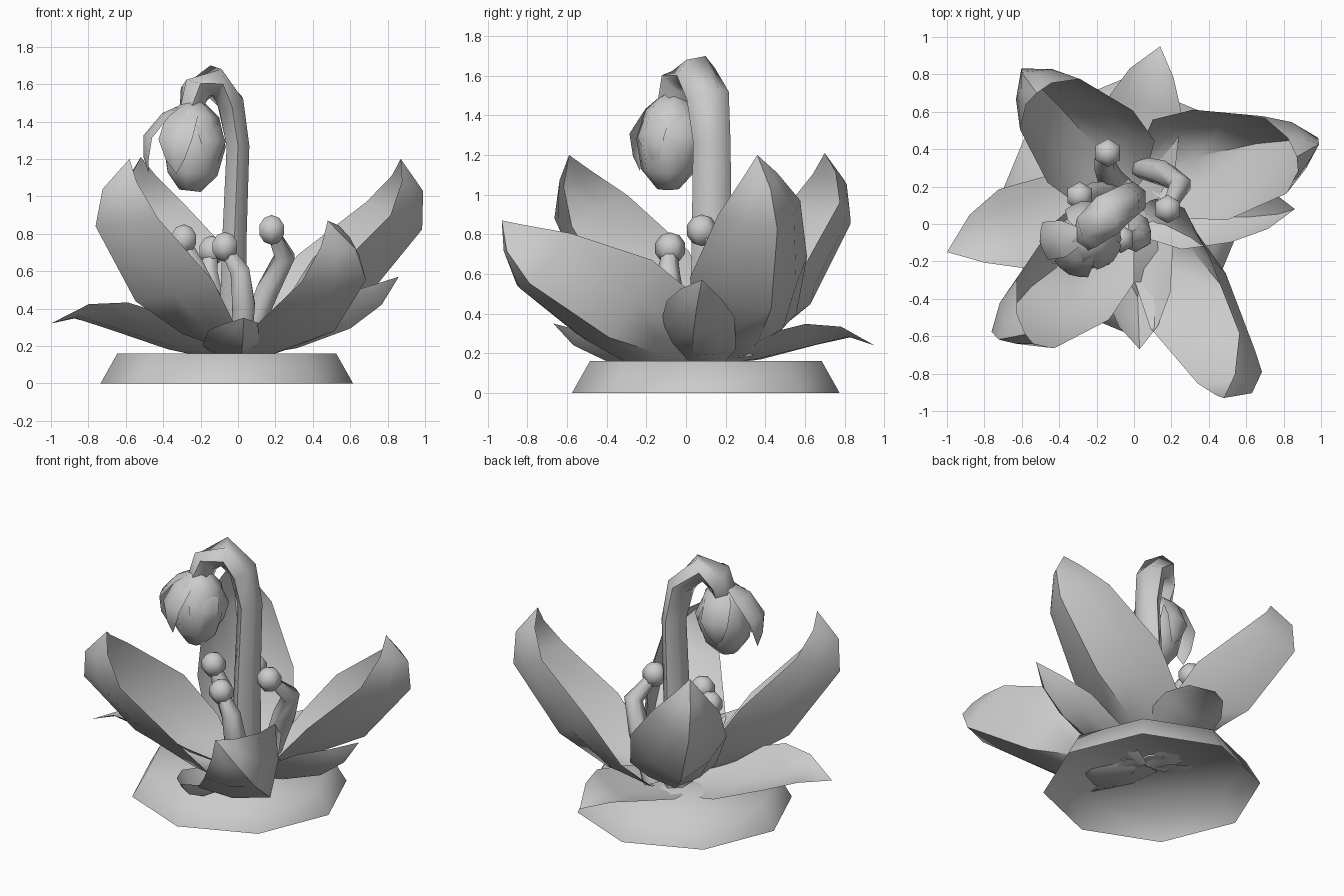
import bpy, bmesh, math
from mathutils import Vector, Matrix

default = bpy.data.objects.get("Cube")
if default:
    bpy.data.objects.remove(default, do_unlink=True)

grey = bpy.data.materials.new("pale_grey")
grey.use_nodes = True
tone = (0.6, 0.6, 0.6, 1)
grey.diffuse_color = tone
grey.node_tree.nodes["Principled BSDF"].inputs["Base Color"].default_value = tone


def finish(bm, name, angle=50, closed=True):
    if closed:
        bmesh.ops.recalc_face_normals(bm, faces=bm.faces)
    mesh = bpy.data.meshes.new(name)
    bm.to_mesh(mesh)
    bm.free()
    mesh.materials.append(grey)
    obj = bpy.data.objects.new(name, mesh)
    bpy.context.collection.objects.link(obj)
    bpy.ops.object.select_all(action='DESELECT')
    bpy.context.view_layer.objects.active = obj
    obj.select_set(True)
    bpy.ops.object.shade_smooth_by_angle(angle=math.radians(angle))
    return obj


def bridge(bm, rows, loop):
    """Join neighbouring rows of vertices with quads."""
    n = len(rows[0])
    for a, b in zip(rows, rows[1:]):
        for i in range(n if loop else n - 1):
            j = (i + 1) % n
            bm.faces.new((a[i], b[i], b[j], a[j]))


def petal(name, base, tip, roll, spine, rim, width=1.0):
    """Cupped leaf from base to tip; spine = (t, s), rim = (t, s, half width)."""
    base, tip = Vector(base), Vector(tip)
    d = tip - base
    length = d.length
    turn = (Matrix.Rotation(math.atan2(d.y, d.x), 4, 'Z')
            @ Matrix.Rotation(-math.asin(d.z / length), 4, 'Y')
            @ Matrix.Rotation(math.radians(roll), 4, 'X'))
    bm = bmesh.new()
    rows = []
    for (st, ss), (rt, rs, w) in zip(spine, rim):
        row = []
        for side in (-1, -0.6, 0, 0.6, 1):
            k = abs(side) ** 1.6
            p = Vector((st + (rt - st) * k, side * w * width, ss + (rs - ss) * k))
            row.append(bm.verts.new(base + turn @ (p * length)))
        rows.append(row)
    bridge(bm, rows, False)
    point = bm.verts.new(tip)
    for a, b in zip(rows[-1], rows[-1][1:]):
        bm.faces.new((a, point, b))
    return finish(bm, name, 40, closed=False)


def tube(name, path, radii, sides=6, stretch=1.0):
    """Closed sweep along a path, stretched in depth."""
    pts = [Vector(p) for p in path]
    bm = bmesh.new()
    rows = []
    for i, p in enumerate(pts):
        tangent = (pts[min(i + 1, len(pts) - 1)] - pts[max(i - 1, 0)]).normalized()
        depth = (Vector((0, 1, 0)) - tangent * tangent.y).normalized()
        across = depth.cross(tangent)
        row = []
        for k in range(sides):
            a = math.tau * (k + 0.5) / sides
            row.append(bm.verts.new(p + radii[i] * (across * math.cos(a) + depth * stretch * math.sin(a))))
        rows.append(row)
    bridge(bm, rows, True)
    bm.faces.new(rows[0])
    bm.faces.new(rows[-1])
    return finish(bm, name, 65)


# Hollow eight-sided stand, open underneath
bm = bmesh.new()
rings = []
for r, z in ((0.675, 0), (0.585, 0.16)):
    rings.append([bm.verts.new((-0.06 + r * math.cos(math.tau * k / 8),
                                0.1 + r * math.sin(math.tau * k / 8), z)) for k in range(8)])
bridge(bm, rings, True)
bm.faces.new(rings[1])
finish(bm, "base_stand", 80)

# Four large cupped petals
big_spine = [(0, 0), (0.2, -0.15), (0.45, -0.26), (0.84, -0.26), (0.96, -0.16)]
big_rim = [(0.03, 0, 0.08), (0.18, 0, 0.21), (0.45, 0, 0.235), (0.79, -0.06, 0.165), (0.93, -0.04, 0.07)]
for name, base, tip, roll in (
        ("right_petal", (0.03, 0.28, 0.17), (0.87, 0.36, 1.2), 15),
        ("back_petal", (0, 0.18, 0.17), (-0.52, 0.7, 1.21), -6),
        ("left_petal", (-0.03, 0.03, 0.17), (-0.58, -0.59, 1.2), -25),
        ("front_petal", (0.05, 0.1, 0.17), (0.48, -0.93, 0.87), 45)):
    petal(name, base, tip, roll, big_spine, big_rim)

# Low outer petals: two arched, two dished
arched = ([(0, 0), (0.3, 0), (0.62, 0.04), (0.85, 0.07)],
          [(0, 0.02, 0.14), (0.3, 0.07, 0.25), (0.65, 0.12, 0.23), (0.84, 0.1, 0.14)])
dished = ([(0, 0), (0.3, -0.1), (0.62, -0.14), (0.84, -0.1)],
          [(0, 0, 0.14), (0.3, 0, 0.25), (0.62, 0.02, 0.22), (0.84, 0, 0.13)])
for name, base, tip, roll, shape, width in (
        ("low_left_petal", (-0.05, 0.1, 0.14), (-1, -0.15, 0.32), 16, arched, 1),
        ("low_back_petal", (-0.02, 0.1, 0.14), (0.14, 0.95, 0.24), -12, arched, 1),
        ("low_right_petal", (0.02, 0.05, 0.14), (0.86, 0.08, 0.57), -15, dished, 0.85),
        ("low_front_petal", (0, 0.1, 0.14), (0.03, -0.67, 0.35), 0, dished, 1)):
    petal(name, base, tip, roll, *shape, width)

# Hooked stalk
tube("stalk",
     [(-0.03, 0.13, 0.15), (-0.02, 0.13, 0.75), (0, 0.13, 1.27), (-0.04, 0.11, 1.5),
      (-0.14, 0.05, 1.62), (-0.23, -0.02, 1.56), (-0.25, -0.05, 1.46)],
     [0.085, 0.075, 0.07, 0.08, 0.085, 0.085, 0.07], 6, 1.35)

# Hanging bud
tube("hanging_bud",
     [(-0.24, -0.06, 1.5), (-0.24, -0.07, 1.42), (-0.24, -0.08, 1.27), (-0.25, -0.09, 1.12), (-0.26, -0.09, 1.03)],
     [0.06, 0.14, 0.175, 0.14, 0.06], 7)

# Drooping petals around the bud
bud_spine = [(0, 0), (0.25, 0.2), (0.6, 0.28), (0.85, 0.15)]
bud_rim = [(0, 0, 0.1), (0.25, 0.13, 0.23), (0.6, 0.2, 0.24), (0.85, 0.1, 0.13)]
for k, (heading, reach) in enumerate(((188, 0.2), (245, 0.16), (315, 0.1), (25, 0.08), (100, 0.08))):
    a = math.radians(heading)
    out = Vector((math.cos(a), math.sin(a), 0))
    top = Vector((-0.25, -0.06, 1.5)) + out * 0.03
    petal(f"bud_petal_{k + 1}", top, top + out * reach - Vector((0, 0, 0.38)), 0, bud_spine, bud_rim)

# Stamens with round heads
stamens = (
    [(0.04, 0.3, 0.2), (0.16, 0.27, 0.5), (0.25, 0.21, 0.68), (0.18, 0.08, 0.82)],
    [(-0.04, 0.18, 0.2), (-0.13, 0.25, 0.42), (-0.16, 0.32, 0.58), (-0.14, 0.38, 0.71)],
    [(0.02, 0, 0.2), (0.03, -0.07, 0.42), (0.01, -0.09, 0.6), (-0.07, -0.08, 0.73)],
    [(-0.06, 0.15, 0.2), (-0.15, 0.16, 0.45), (-0.23, 0.16, 0.62), (-0.29, 0.15, 0.77)])
for k, path in enumerate(stamens):
    tube(f"stamen_stem_{k + 1}", path, [0.06, 0.07, 0.06, 0.035])
    bm = bmesh.new()
    bmesh.ops.create_uvsphere(bm, u_segments=6, v_segments=5, radius=0.08,
                              matrix=Matrix.Translation(path[-1]))
    finish(bm, f"stamen_head_{k + 1}", 65)
